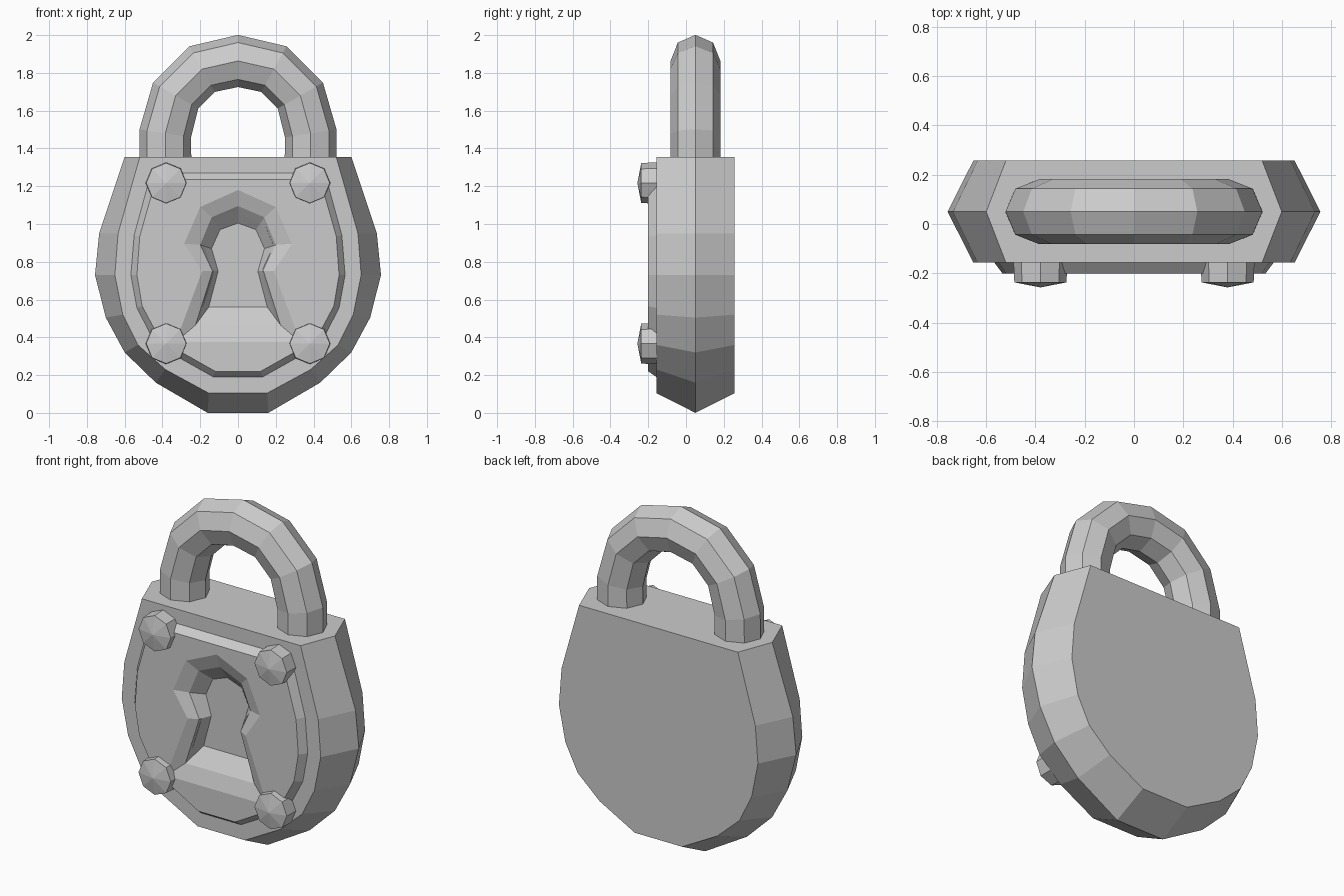
import bpy, bmesh, math
from mathutils import Vector

if "Cube" in bpy.data.objects:
    bpy.data.objects.remove(bpy.data.objects["Cube"])


def loft(name, rings):
    """Closed solid skinned through equal-length rings of 3D points."""
    bm = bmesh.new()
    vs = [[bm.verts.new(p) for p in r] for r in rings]
    n = len(rings[0])
    for a, b in zip(vs, vs[1:]):
        for i in range(n):
            j = (i + 1) % n
            bm.faces.new((a[i], a[j], b[j], b[i]))
    bm.faces.new(vs[0][::-1])
    bm.faces.new(vs[-1])
    bmesh.ops.recalc_face_normals(bm, faces=bm.faces)
    me = bpy.data.meshes.new(name)
    bm.to_mesh(me)
    bm.free()
    ob = bpy.data.objects.new(name, me)
    bpy.context.collection.objects.link(ob)
    return ob


def mirrored(half, y):
    """Right-half (x, z) profile to a full symmetric ring at depth y."""
    left = [(-x, z) for x, z in reversed(half) if x > 0]
    return [Vector((x, y, z)) for x, z in half + left]


# Body: bevelled front and back around a wide middle
rim = [(.16, 0), (.435, .16), (.60, .32), (.70, .505), (.757, .73), (.735, .95), (.60, 1.355)]
face = [(.155, .105), (.385, .23), (.53, .36), (.61, .52), (.652, .73), (.635, .95), (.52, 1.355)]
body = loft("lock_body", [mirrored(face, -.157), mirrored(rim, .05), mirrored(face, .258)])

# Raised front plate
plate_base = [(.13, .19), (.335, .305), (.465, .42), (.535, .555), (.567, .73), (.55, .94), (.46, 1.27)]
plate_top = [(.12, .22), (.315, .33), (.44, .44), (.507, .565), (.535, .73), (.52, .935), (.435, 1.235)]
plate = loft("front_plate", [mirrored(plate_base, -.14), mirrored(plate_base, -.157),
                             mirrored(plate_top, -.2)])

# Keyhole recess cutter with two-step sloping walls
outer = [(.33, .375), (.19, .75), (.285, .895), (.20, 1.09), (0, 1.18)]
middle = [(.225, .465), (.135, .75), (.20, .89), (.14, 1.035), (0, 1.095)]
inner = [(.155, .56), (.105, .75), (.14, .87), (.095, .97), (0, 1.005)]
cutter = loft("keyhole_cutter", [mirrored(outer, -.3), mirrored(outer, -.2),
                                 mirrored(middle, -.17), mirrored(inner, -.1)])
cutter.hide_render = True
cutter.hide_viewport = True
for ob in (body, plate):
    m = ob.modifiers.new("keyhole", "BOOLEAN")
    m.operation = "DIFFERENCE"
    m.solver = "EXACT"
    m.object = cutter

# Shackle: octagonal section swept along an arch
half = [(.385, 1.33), (.385, 1.48), (.33, 1.68), (.19, 1.82), (0, 1.863)]
path = mirrored(half, .05)
rings = []
for i, p in enumerate(path):
    t = path[min(i + 1, len(path) - 1)] - path[max(i - 1, 0)]
    if i in (0, len(path) - 1):
        t.x = 0
    t.normalize()
    side = Vector((t.z, 0, -t.x))
    rings.append([p + .138 * math.cos(a) * side + Vector((0, .132 * math.sin(a), 0))
                  for a in (k * math.pi / 4 for k in range(8))])
loft("shackle", rings)

# Corner studs: octagonal with shallow pointed caps
for sx in (-1, 1):
    for z, lvl in ((1.217, "upper"), (.367, "lower")):
        def ring(r, y):
            return [(sx * .38 + r * math.cos(k * math.pi / 4), y, z + r * math.sin(k * math.pi / 4))
                    for k in range(8)]
        loft(f"stud_{lvl}_{'right' if sx > 0 else 'left'}",
             [ring(.11, -.13), ring(.106, -.237), ring(.003, -.257)])
